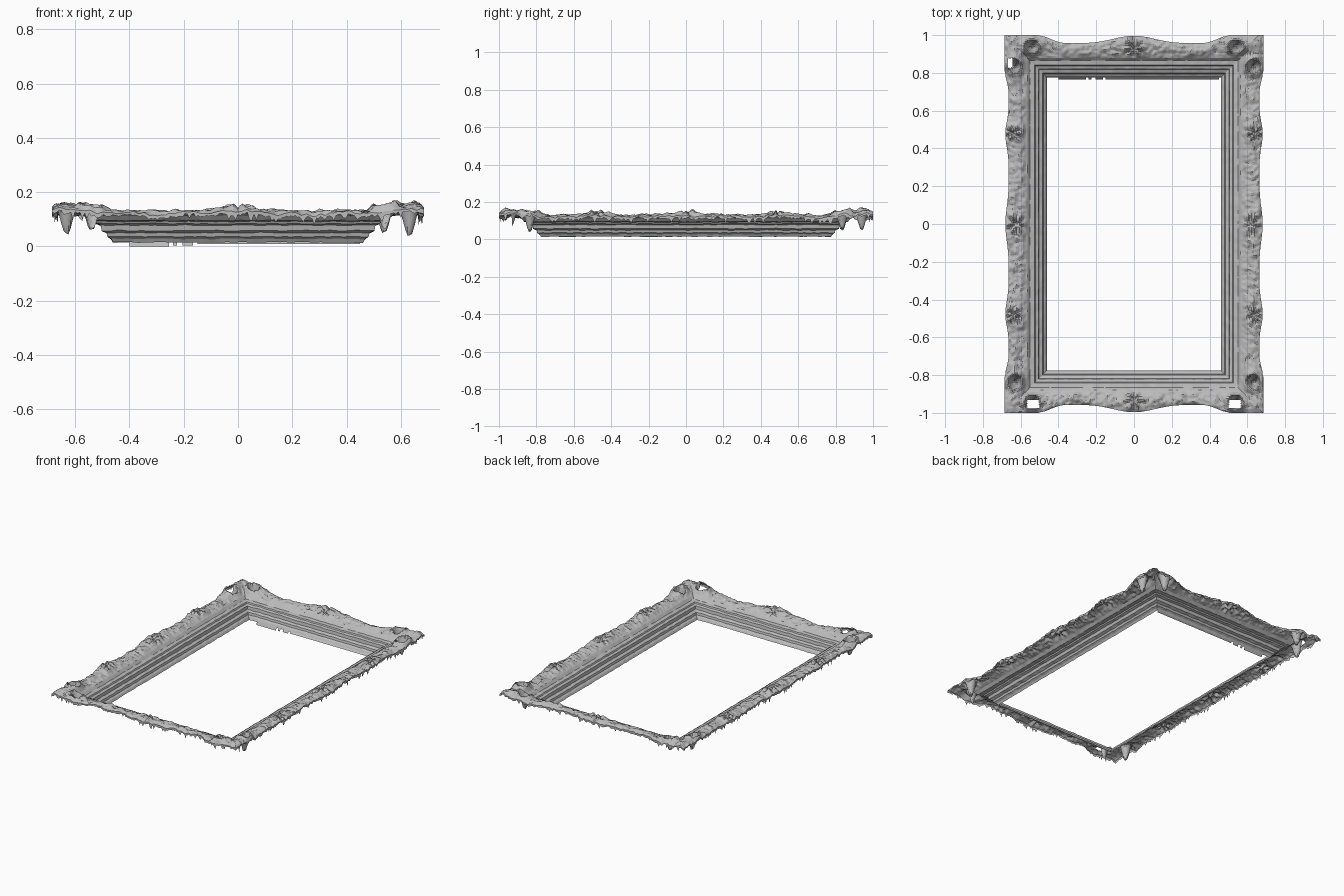
import bpy, bmesh, math, random
from mathutils import Vector, noise

random.seed(4)
if "Cube" in bpy.data.objects:
    bpy.data.objects.remove(bpy.data.objects["Cube"])

# One plain grey plaster for the whole frame
plaster = bpy.data.materials.new("grey_plaster")
plaster.use_nodes = True
GREY = (0.5, 0.5, 0.5, 1)
plaster.diffuse_color = GREY
plaster.node_tree.nodes["Principled BSDF"].inputs["Base Color"].default_value = GREY

HX, HY = 0.46, 0.775          # half size of the opening
WIDTH = 0.225                 # full width of the moulding
RIM = 0.105                   # where the carved border begins

# Moulding section: (distance from opening, height)
MOULDING = [(0, .015), (.008, .028), (.02, .036), (.024, .05), (.042, .058),
            (.046, .078), (.062, .084), (.066, .092), (.09, .096), (RIM, .112)]
CARVED = 14                   # rows across the carved border


def finish(bm, name):
    mesh = bpy.data.meshes.new(name)
    bm.to_mesh(mesh)
    bm.free()
    mesh.materials.append(plaster)
    obj = bpy.data.objects.new(name, mesh)
    bpy.context.collection.objects.link(obj)
    return obj


def bump(d, width):
    return math.exp(-(d / width) ** 2)


def border_scale(s, long_side):
    """Width of the carved border at distance s along a side."""
    s = abs(s)
    if long_side:
        swell = max(bump(s, .12), bump(s - .48, .09), 1 if s > .8 else bump(s - .8, .05))
        return .82 + .15 * swell + (.03 if s > .8 else 0)
    swell = max(bump(s, .13) ** .7, 1 if s > .5 else bump(s - .5, .06))
    return .64 + .33 * swell + (.03 if s > .5 else 0)


def carving(x, y):
    """Relief of scrolls, rosettes and corner pockets."""
    ax, ay = abs(x), abs(y)
    z = .012 * noise.noise(Vector((x * 16, y * 16, 1)))
    z += .009 * noise.noise(Vector((x * 45, y * 45, 5)))
    z += .022 * bump(math.hypot(ax - .64, ay - .95), .1)      # raised corners
    for cx, cy, size in ((0, .93, .055), (.62, 0, .055), (.64, .48, .04)):
        d, a = math.hypot(ax - cx, ay - cy), math.atan2(ay - cy, ax - cx)
        z += .016 * bump(d, size * 1.8)
        z += .010 * math.cos(6 * a) * bump(d - size * .7, size * .4)
        z -= .018 * bump(d, size * .3)
    for cx, cy, depth in ((.632, .835, .085), (.54, .94, .075)):
        d = math.hypot(ax - cx, ay - cy)
        z += .02 * bump(d - .042, .016)                       # rolled lip
        z -= depth * min(1, max(0, 1.35 - d / .026))          # hanging pocket
    return z


def section(x, y, row):
    """Offset fraction and height of a carved row."""
    f = row / CARVED
    return f, .112 + .022 * math.sin(math.pi * min(1, f * 1.25) / 2) - .014 * f ** 4


def in_hole(p):
    return (any(abs(p.x - cx) < .033 and abs(p.y + .95) < .022 for cx in (-.535, .535))
            or (abs(p.x + .655) < .016 and abs(p.y - .85) < .026))


# Frame sides: the section is swept along each side, mitred at the corners
def add_side(bm, long_side, sign):
    half, other = (HY, HX) if long_side else (HX, HY)
    n = 230 if long_side else 160
    columns = []
    for i in range(n + 1):
        t = 2 * i / n - 1
        scale = border_scale(t * (half + WIDTH), long_side)
        col = []

        def place(o, z, carved, lower=0):
            along, across = t * (half + o), sign * (other + o)
            x, y = (across, along) if long_side else (along, across)
            if carved:
                z += carving(x, y) * carved
            else:
                z += .003 * noise.noise(Vector((x * 25, y * 25, z * 30)))
            col.append(bm.verts.new((x, y, max(z - lower, .012))))

        for o, z in MOULDING:
            place(o, z, 0)
        for row in range(1, CARVED + 1):
            f, z = section(0, 0, row)
            place(RIM + (WIDTH - RIM) * f * scale, z, min(1, f * 4))
        # ragged lower lip along the outside
        drop = .006 + .012 * random.random() + (.025 * random.random() if random.random() < .2 else 0)
        place(RIM + (WIDTH - RIM) * scale, z, 1, drop)
        columns.append(col)
    for a, b in zip(columns, columns[1:]):
        for k in range(len(a) - 1):
            quad = (a[k], a[k + 1], b[k + 1], b[k])
            if not in_hole(sum((v.co for v in quad), Vector()) / 4):
                bm.faces.new(quad)


bm = bmesh.new()
for long_side in (True, False):
    for sign in (-1, 1):
        add_side(bm, long_side, sign)
bmesh.ops.remove_doubles(bm, verts=bm.verts, dist=.0004)
bmesh.ops.recalc_face_normals(bm, faces=bm.faces)
bm.faces.ensure_lookup_table()
if sum(f.normal.z for f in bm.faces) < 0:
    bmesh.ops.reverse_faces(bm, faces=bm.faces)
finish(bm, "carved_frame")

# Broken lip below the back edge of the opening
bm = bmesh.new()
for x0, x1, low in ((-.4, -.255, 0), (-.24, -.225, .003), (-.205, -.165, .004), (-.15, .45, .009)):
    corners = [(x0, HY, .019), (x1, HY, .019), (x1, HY - .01, low), (x0, HY - .01, low)]
    bm.faces.new([bm.verts.new(c) for c in reversed(corners)])
finish(bm, "inner_lip")
